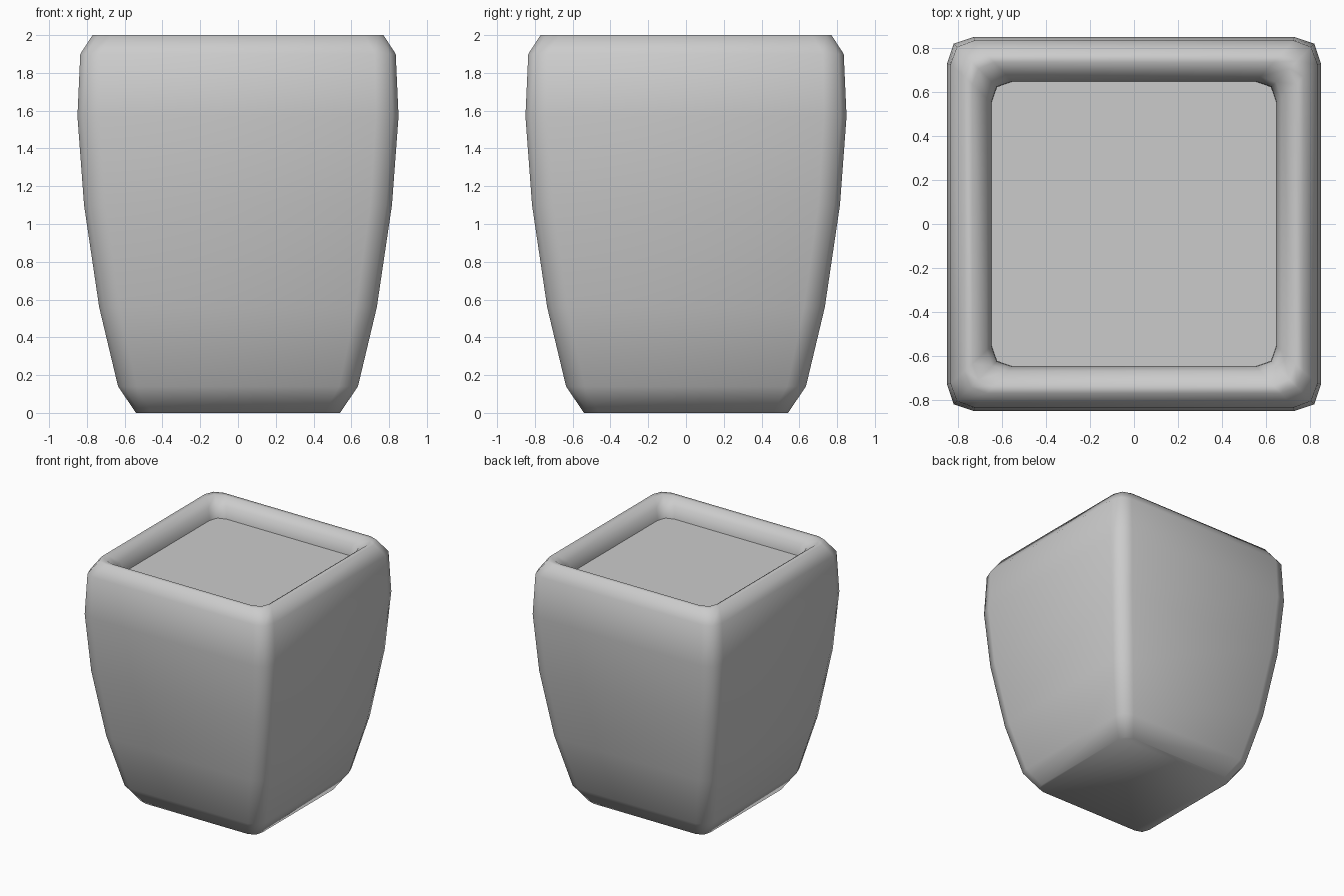
import bpy, bmesh, math

if "Cube" in bpy.data.objects:
    bpy.data.objects.remove(bpy.data.objects["Cube"])


def ring(bm, r, z, c, m):
    """Square loop with a two-segment rounded corner (c = setback, m = corner inset)."""
    corner = [(r, r - c), (r - m, r - m), (r - c, r)]
    verts = []
    for k in range(4):
        a = k * math.pi / 2
        ca, sa = round(math.cos(a)), round(math.sin(a))
        verts += [bm.verts.new((x * ca - y * sa, x * sa + y * ca, z)) for x, y in corner]
    return verts


def loft(name, profile, cap_bottom, cap_top):
    bm = bmesh.new()
    rings = [ring(bm, *p) for p in profile]
    for a, b in zip(rings, rings[1:]):
        n = len(a)
        for i in range(n):
            j = (i + 1) % n
            bm.faces.new((a[i], a[j], b[j], b[i]))
    if cap_bottom:
        bm.faces.new(rings[0][::-1])
    if cap_top:
        bm.faces.new(rings[-1])
    mesh = bpy.data.meshes.new(name)
    bm.to_mesh(mesh)
    bm.free()
    obj = bpy.data.objects.new(name, mesh)
    bpy.context.collection.objects.link(obj)
    for p in mesh.polygons:
        p.use_smooth = True
    return obj


# Pot: outer wall from the base up, over the rolled rim and down inside
pot_profile = [
    (0.54, 0.00, 0.08, 0.02),
    (0.635, 0.14, 0.10, 0.028),
    (0.735, 0.56, 0.11, 0.03),
    (0.815, 1.10, 0.115, 0.03),
    (0.85, 1.57, 0.12, 0.03),
    (0.835, 1.90, 0.11, 0.03),
    (0.77, 2.00, 0.10, 0.028),
    (0.735, 2.00, 0.10, 0.028),
    (0.67, 1.95, 0.095, 0.025),
    (0.648, 1.86, 0.09, 0.023),
    (0.645, 1.80, 0.09, 0.023),
]
loft("planter_pot", pot_profile, True, False)

# Soil: flat fill just below the rim
loft("soil", [(0.647, 1.86, 0.09, 0.023)], False, True)
